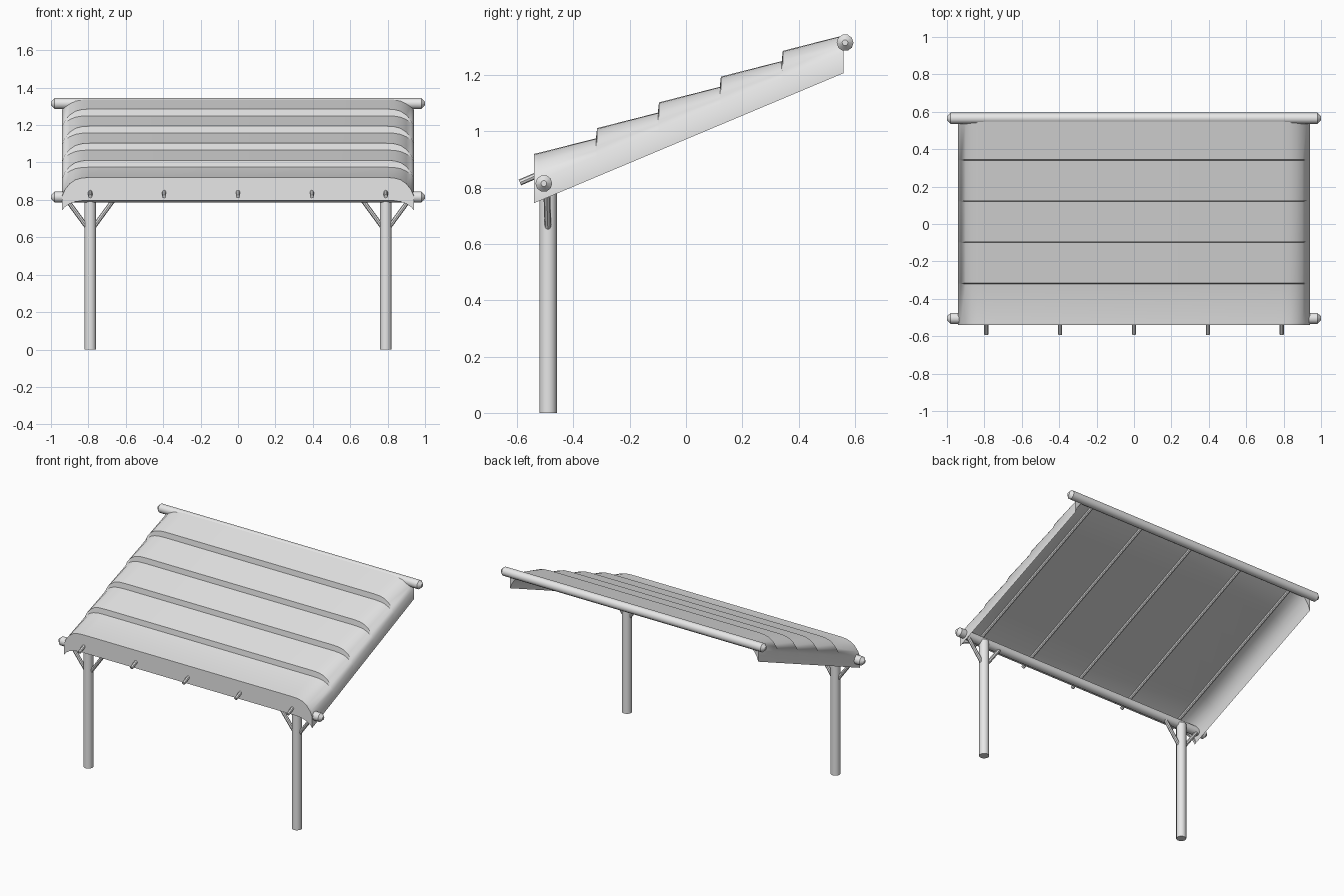
import bpy, math
from mathutils import Vector

if "Cube" in bpy.data.objects:
    bpy.data.objects.remove(bpy.data.objects["Cube"])

grey = bpy.data.materials.new("light_grey")
grey.use_nodes = True
grey.diffuse_color = (0.8, 0.8, 0.8, 1)
grey.node_tree.nodes["Principled BSDF"].inputs["Base Color"].default_value = (0.8, 0.8, 0.8, 1)


def add_mesh(name, verts, faces, angle=40):
    mesh = bpy.data.meshes.new(name)
    mesh.from_pydata(verts, [], faces)
    mesh.materials.append(grey)
    obj = bpy.data.objects.new(name, mesh)
    bpy.context.collection.objects.link(obj)
    bpy.ops.object.select_all(action='DESELECT')
    obj.select_set(True)
    bpy.context.view_layer.objects.active = obj
    bpy.ops.object.mode_set(mode='EDIT')
    bpy.ops.mesh.select_all(action='SELECT')
    bpy.ops.mesh.normals_make_consistent(inside=False)
    bpy.ops.object.mode_set(mode='OBJECT')
    bpy.ops.object.shade_smooth_by_angle(angle=math.radians(angle))
    return obj


def pole(name, start, end, radius, sides=12, tip=0.0):
    """Round pole between two points, with optional tapered tips."""
    a, b = Vector(start), Vector(end)
    axis = (b - a).normalized()
    turn = axis.to_track_quat('Z', 'Y')
    rings = [(a, radius), (b, radius)]
    if tip:
        rings = [(a, radius * 0.35), (a + axis * tip, radius),
                 (b - axis * tip, radius), (b, radius * 0.35)]
    verts, faces = [], []
    for centre, r in rings:
        for k in range(sides):
            t = 2 * math.pi * k / sides
            verts.append(centre + turn @ Vector((r * math.cos(t), r * math.sin(t), 0)))
    for j in range(len(rings) - 1):
        for k in range(sides):
            n = (k + 1) % sides
            faces.append((j * sides + k, j * sides + n, (j + 1) * sides + n, (j + 1) * sides + k))
    faces.append(tuple(range(sides)))
    faces.append(tuple(range((len(rings) - 1) * sides, len(rings) * sides)))
    return add_mesh(name, verts, faces)


# Roof: stepped courses whose ends curve down into straight side skirts
FRONT, COURSE, LAYERS = -0.54, 0.22, 5
HALF = [(0.94, 0.0), (0.925, 0.35), (0.90, 0.66), (0.87, 0.87), (0.835, 0.97), (0.79, 1.0)]
SECTION = [(-x, f) for x, f in HALF] + [(x, f) for x, f in reversed(HALF)]


def skirt_z(y):
    return 0.745 + 0.42 * (y - FRONT)


def rod_z(y):
    return 0.84 + 0.43 * (y - FRONT)


def roof_row(y, top, under):
    """Closed cross-section: skirt and top, then the underside."""
    low = skirt_z(y)
    edge = min(low + 0.075, top)
    upper = [(x, y, edge + (top - edge) * f) for x, f in SECTION]
    lower = [(x, y, low + (under - low) * f) for x, f in SECTION]
    return upper + lower[::-1]


rows = []
for i in range(LAYERS):
    y0, z0 = FRONT + i * COURSE, 0.92 + i * 0.0915
    if i == 0:
        # front lip hanging below the underside
        rows.append(roof_row(y0, z0, 0.797))
        rows.append(roof_row(y0 + 0.012, z0 + 0.003, 0.797))
        rows.append(roof_row(y0 + 0.013, z0 + 0.003, rod_z(y0) + 0.01))
    else:
        rows.append(roof_row(y0 + 0.004, z0, rod_z(y0) + 0.004))
    y1 = y0 + COURSE
    rows.append(roof_row(y1, z0 + 0.055, rod_z(y1) + 0.004))

n, half = len(rows[0]), len(SECTION)
roof_verts = [p for row in rows for p in row]
roof_faces = []
for r in range(len(rows) - 1):
    for k in range(n):
        m = (k + 1) % n
        roof_faces.append((r * n + k, r * n + m, (r + 1) * n + m, (r + 1) * n + k))
for base in (0, (len(rows) - 1) * n):
    for k in range(half - 1):
        roof_faces.append((base + k, base + k + 1, base + n - 2 - k, base + n - 1 - k))
add_mesh("stepped_roof", roof_verts, roof_faces, 35)

# Cross beams with tapered ends
pole("front_beam", (-1, -0.505, 0.815), (1, -0.505, 0.815), 0.03, 10, 0.02)
pole("back_beam", (-1, 0.565, 1.315), (1, 0.565, 1.315), 0.03, 10, 0.02)

# Rafters running under the roof and poking out in front
for i in range(5):
    x = (i - 2) * 0.395
    pole(f"rafter_{i + 1}", (x, -0.59, rod_z(-0.59)), (x, 0.56, rod_z(0.56)), 0.011, 8)

# Posts with a pair of diagonal braces each
for side, label in ((1, "left"), (-1, "right")):
    px = side * 0.79
    pole(label + "_post", (px, -0.49, 0), (px, -0.49, 0.81), 0.031, 16)
    for lean, way in ((1, "outer"), (-1, "inner")):
        pole(f"{label}_{way}_brace", (px + side * lean * 0.015, -0.49, 0.65),
             (px + side * lean * 0.125, -0.495, 0.80), 0.012, 8)
